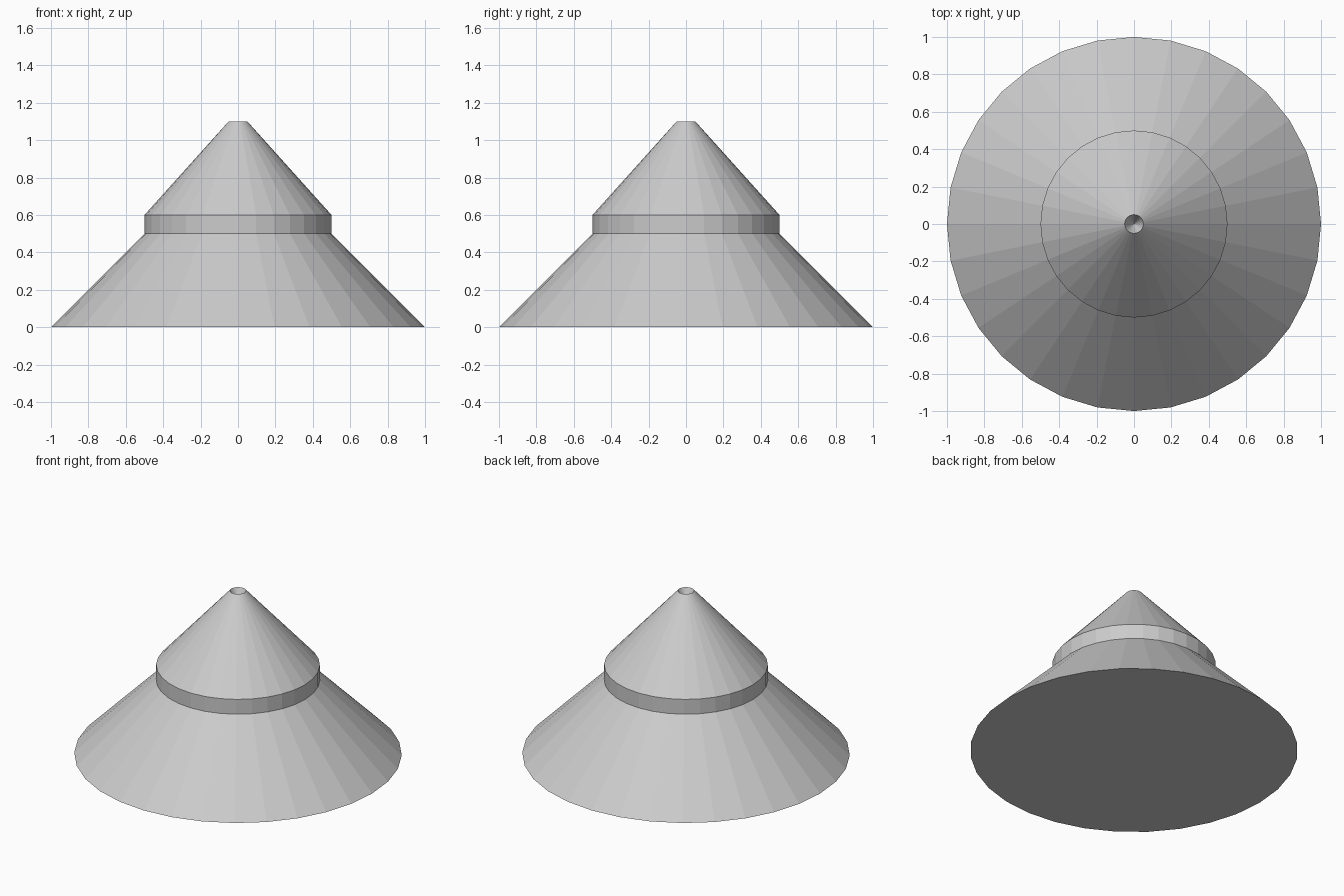
import bpy, bmesh
from math import cos, sin, tau

if "Cube" in bpy.data.objects:
    bpy.data.objects.remove(bpy.data.objects["Cube"])

SIDES = 32


def lathe(name, profile):
    """Revolve (radius, height) points about z; radius 0 closes to a single point."""
    bm = bmesh.new()
    rings = []
    for r, z in profile:
        count = SIDES if r > 0 else 1
        rings.append([bm.verts.new((r * cos(tau * i / SIDES), r * sin(tau * i / SIDES), z))
                      for i in range(count)])
    for a, b in zip(rings, rings[1:]):
        for i in range(SIDES):
            j = (i + 1) % SIDES
            if len(b) == 1:
                bm.faces.new((a[i], a[j], b[0]))
            else:
                bm.faces.new((a[i], a[j], b[j], b[i]))
    # flat closed underside
    bm.faces.new(list(reversed(rings[0])))
    mesh = bpy.data.meshes.new(name)
    bm.to_mesh(mesh)
    bm.free()
    obj = bpy.data.objects.new(name, mesh)
    bpy.context.collection.objects.link(obj)
    return obj


# Flared skirt, straight collar, upper cone, and small conical pit in the tip
lathe("stepped_cone", [(1, 0), (0.5, 0.5), (0.5, 0.6), (0.05, 1.1), (0, 1.0)])
